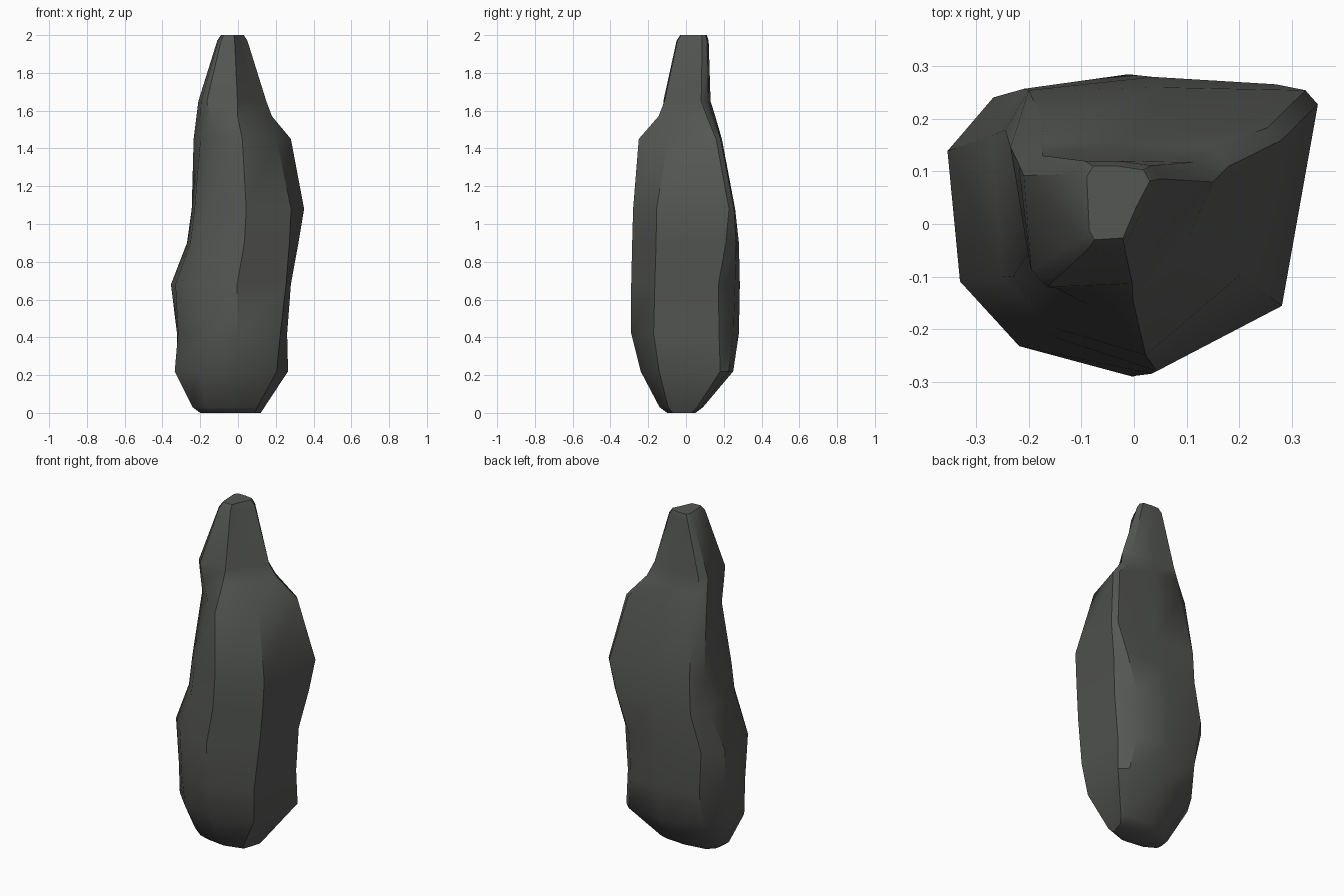
import bpy, bmesh, math

if "Cube" in bpy.data.objects:
    bpy.data.objects.remove(bpy.data.objects["Cube"])

# Silhouette profile: z, x min, x max, y min, y max
PROFILE = [
    (0.00, -0.20, 0.12, -0.10, 0.05),
    (0.03, -0.24, 0.14, -0.14, 0.09),
    (0.22, -0.335, 0.265, -0.24, 0.25),
    (0.42, -0.33, 0.26, -0.29, 0.28),
    (0.68, -0.355, 0.28, -0.29, 0.285),
    (0.90, -0.27, 0.32, -0.285, 0.28),
    (1.08, -0.245, 0.35, -0.28, 0.26),
    (1.45, -0.235, 0.28, -0.25, 0.19),
    (1.57, -0.22, 0.18, -0.15, 0.155),
    (1.65, -0.21, 0.15, -0.12, 0.13),
    (1.97, -0.11, 0.05, -0.05, 0.12),
    (2.00, -0.09, 0.03, -0.03, 0.11),
]

# Key cross-sections in a -1..1 box: front, front right, two back right,
# back, back left, left, two front left
SECTIONS = [
    (0.22, [(.1, -1), (.8, -.6), (1, .72), (.85, .9), (.1, 1),
            (-.7, .75), (-.95, .25), (-1, -.3), (-.6, -.8)]),
    (0.60, [(.13, -1), (.95, -.57), (1, .55), (.68, .9), (.1, 1),
            (-.7, .82), (-1, .45), (-.92, -.38), (-.55, -.82)]),
    (1.08, [(-.03, -1), (.77, -.54), (1, .88), (.92, .98), (0, 1),
            (-.85, .98), (-1, .7), (-.95, -.33), (-.67, -.7)]),
    (1.45, [(0, -1), (.7, -.3), (1, .86), (.9, .97), (0, 1),
            (-.75, 1), (-1, .8), (-.86, -.1), (-.45, -.55)]),
    (1.65, [(.15, -.95), (.55, -.15), (1, .6), (.8, .9), (0, 1),
            (-.8, 1), (-1, .7), (-.92, -.75), (-.75, -1)]),
]


def section_at(z):
    """Blend the two key cross-sections around height z."""
    if z <= SECTIONS[0][0]:
        return SECTIONS[0][1]
    for (z0, a), (z1, b) in zip(SECTIONS, SECTIONS[1:]):
        if z <= z1:
            t = (z - z0) / (z1 - z0)
            return [(p[0] + (q[0] - p[0]) * t, p[1] + (q[1] - p[1]) * t)
                    for p, q in zip(a, b)]
    return SECTIONS[-1][1]


# Standing rock: loft the rings, then cap both ends
bm = bmesh.new()
rings = []
for z, x0, x1, y0, y1 in PROFILE:
    rings.append([bm.verts.new(((x0 + x1) / 2 + u * (x1 - x0) / 2,
                                (y0 + y1) / 2 + v * (y1 - y0) / 2, z))
                  for u, v in section_at(z)])
for low, high in zip(rings, rings[1:]):
    n = len(low)
    for i in range(n):
        j = (i + 1) % n
        bm.faces.new((low[i], low[j], high[j], high[i]))
bm.faces.new(rings[0][::-1])
bm.faces.new(rings[-1])
bmesh.ops.recalc_face_normals(bm, faces=bm.faces[:])

mesh = bpy.data.meshes.new("standing_rock")
bm.to_mesh(mesh)
bm.free()
rock = bpy.data.objects.new("standing_rock", mesh)
bpy.context.collection.objects.link(rock)

# Dark stone colour
stone = bpy.data.materials.new("dark_stone")
stone.diffuse_color = (0.09, 0.095, 0.088, 1)
stone.use_nodes = True
stone.node_tree.nodes["Principled BSDF"].inputs["Base Color"].default_value = stone.diffuse_color
mesh.materials.append(stone)

# Soft shading with the hard ridges kept
bpy.context.view_layer.objects.active = rock
rock.select_set(True)
bpy.ops.object.shade_smooth_by_angle(angle=math.radians(40))
